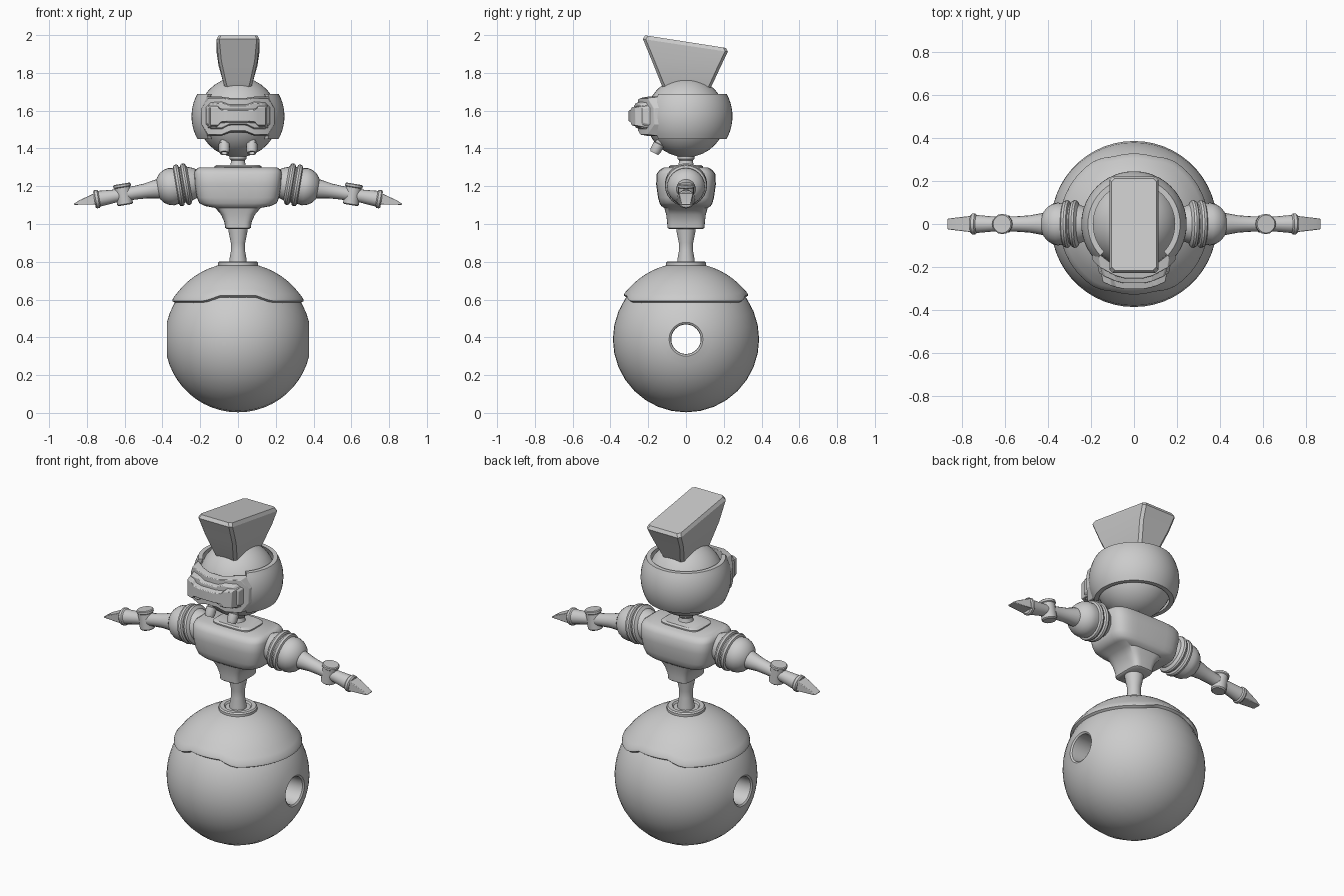
import bpy, bmesh
from math import sin, cos, pi, radians, sqrt, acos, copysign
from mathutils import Matrix, Vector

if "Cube" in bpy.data.objects:
    bpy.data.objects.remove(bpy.data.objects["Cube"])


def loft(name, rings, wrap=False, mat=None, angle=32, bevel=0):
    """Skin a list of closed rings; wrap joins last to first, otherwise ends are capped."""
    bm = bmesh.new()
    vs = [[bm.verts.new(p) for p in r] for r in rings]
    n = len(vs[0])
    pairs = list(zip(vs, vs[1:])) + ([(vs[-1], vs[0])] if wrap else [])
    for a, b in pairs:
        for i in range(n):
            j = (i + 1) % n
            bm.faces.new((a[i], a[j], b[j], b[i]))
    if not wrap:
        bm.faces.new(vs[0])
        bm.faces.new(vs[-1])
    if mat:
        bm.transform(mat)
    bmesh.ops.recalc_face_normals(bm, faces=bm.faces)
    me = bpy.data.meshes.new(name)
    bm.to_mesh(me)
    bm.free()
    me.shade_smooth()
    me.set_sharp_from_angle(angle=radians(angle))
    ob = bpy.data.objects.new(name, me)
    bpy.context.collection.objects.link(ob)
    if bevel:
        m = ob.modifiers.new("bevel", 'BEVEL')
        m.width, m.segments, m.limit_method = bevel, 2, 'ANGLE'
    return ob


def lathe(name, prof, n=24, **kw):
    """Revolve (radius, height) pairs round local z."""
    return loft(name, [[(r * cos(2 * pi * i / n), r * sin(2 * pi * i / n), z)
                        for i in range(n)] for r, z in prof], **kw)


def arc(R, a0, a1, n, z0=0.0):
    """Profile points on a sphere, polar angles in degrees."""
    return [(R * sin(radians(a0 + (a1 - a0) * i / n)),
             z0 + R * cos(radians(a0 + (a1 - a0) * i / n))) for i in range(n + 1)]


def rect(hx, y0, y1, z, slope=0.0, c=0.015):
    """Chamfered rectangle whose height may slope along y."""
    pts = [(hx, y0 + c), (hx, y1 - c), (hx - c, y1), (c - hx, y1),
           (-hx, y1 - c), (-hx, y0 + c), (c - hx, y0), (hx - c, y0)]
    return [(x, y, z + slope * y) for x, y in pts]


# Ball wheel with a hub tunnel running along x
ball = arc(0.387, 13.4, 166.6, 22)
ball += [(0.08, -0.37), (0.078, -0.35), (0.078, 0.35), (0.08, 0.37)]
lathe("ball_wheel", ball, 32, wrap=True,
      mat=Matrix.Translation((0, 0, 0.39)) @ Matrix.Rotation(pi / 2, 4, 'Y'))


# Fender shell over the ball, its hem raised at front and back
def hem(phi):
    ax = abs(0.345 * cos(phi))
    return 0.593 + 0.03 * min(1, max(0, (0.18 - ax) / 0.08))


def shell_ring(R, t, n=64, drop=0.0):
    out = []
    for i in range(n):
        phi = 2 * pi * i / n
        th = 0.17 + (acos((hem(phi) - drop - 0.39) / 0.405) - 0.17) * t
        out.append((R * sin(th) * cos(phi), R * sin(th) * sin(phi), 0.39 + R * cos(th)))
    return out


fender = [shell_ring(0.405, t / 8) for t in range(8)]
fender += [shell_ring(0.407, 0.96), shell_ring(0.402, 1), shell_ring(0.38, 1), shell_ring(0.38, 0)]
loft("fender", fender, wrap=True)
lathe("waist_socket", [(0.105, 0.77), (0.105, 0.795), (0.098, 0.802), (0.075, 0.802),
                       (0.068, 0.793), (0.03, 0.793)])

# Waist, neck and collar
lathe("waist", [(0.047, 0.78), (0.046, 0.81), (0.037, 0.86), (0.038, 0.9), (0.05, 0.96), (0.053, 0.99)])
lathe("neck", [(0.05, 1.29), (0.04, 1.315), (0.036, 1.335), (0.045, 1.345), (0.045, 1.37)])


# Torso: superellipse sections, broad chest over a narrow belly
def section(hx, hy, z, e=4.5, n=40):
    pts = []
    for i in range(n):
        c, s = cos(2 * pi * i / n), sin(2 * pi * i / n)
        pts.append((hx * copysign(abs(c) ** (2 / e), c), hy * copysign(abs(s) ** (2 / e), s), z))
    return pts


loft("torso", [section(*s) for s in [
    (0.06, 0.09, 0.974), (0.068, 0.098, 0.98), (0.072, 0.1, 1.01), (0.09, 0.105, 1.05),
    (0.12, 0.115, 1.085), (0.175, 0.13, 1.095), (0.205, 0.14, 1.11), (0.218, 0.148, 1.14),
    (0.23, 0.158, 1.21), (0.233, 0.155, 1.265), (0.228, 0.14, 1.285), (0.21, 0.12, 1.298)]], angle=40)
loft("collar_plate", [section(0.125, 0.09, 1.285), section(0.125, 0.09, 1.305), section(0.11, 0.08, 1.313)])

# Head sphere
lathe("head", arc(0.212, 2, 178, 16, 1.565), 32)

# Helmet band: spherical shell open at the front
outer = arc(0.246, 61, 119, 10, 1.57)
inner = [(r - 0.025, z) for r, z in reversed(outer)]
loft("helmet_band", [[(r * sin(a), -r * cos(a), z) for r, z in outer + inner]
                     for a in [radians(47 + 266 * i / 36) for i in range(37)]])


# Visor layers wrapped round the face; columns are (x, low z, high z)
def visor(name, cols, r_in, r_out, inset):
    xm = cols[-1][0]
    cols = [(-x, a, b) for x, a, b in reversed(cols) if x > 0] + cols
    rings = []
    for x, lo, hi in cols:
        xo = x * (1 - inset / xm)
        yi, yo = -sqrt(r_in ** 2 - x * x), -sqrt(r_out ** 2 - xo * xo)
        rings.append([(x, yi, lo), (xo, yo, lo + inset), (xo, yo, hi - inset), (x, yi, hi)])
    loft(name, rings, angle=25, bevel=0.003)


visor("visor_frame", [(0.04, 1.485, 1.668), (0.09, 1.465, 1.675), (0.165, 1.465, 1.675),
                      (0.2, 1.52, 1.62)], 0.215, 0.257, 0.008)
visor("visor_rim", [(0.05, 1.515, 1.64), (0.09, 1.495, 1.655), (0.15, 1.495, 1.65),
                    (0.178, 1.52, 1.625)], 0.235, 0.28, 0.015)
visor("visor_lens", [(0.05, 1.53, 1.615), (0.095, 1.528, 1.617), (0.115, 1.508, 1.632),
                     (0.16, 1.508, 1.632)], 0.255, 0.307, 0.014)

# Crest: flared block sloping down to the back
loft("crest", [rect(0.07, -0.12, 0.13, 1.72), rect(0.078, -0.135, 0.145, 1.75),
               rect(0.103, -0.18, 0.185, 1.85, -0.07), rect(0.114, -0.228, 0.222, 1.945, -0.15),
               rect(0.104, -0.216, 0.212, 1.965, -0.156)], angle=25)

for side, s in (("right", 1), ("left", -1)):
    # Breather tubes below the visor
    a, b = Vector((s * 0.073, -0.12, 1.47)), Vector((s * 0.073, -0.168, 1.375))
    aim = Matrix.Translation(a) @ (b - a).to_track_quat('Z', 'Y').to_matrix().to_4x4()
    lathe("breather_" + side, [(0.022, 0), (0.022, 0.05), (0.029, 0.053), (0.029, 0.09),
                               (0.024, 0.106), (0.016, 0.106), (0.016, 0.09)], 12, mat=aim)

    # Arm frame: local z runs outward along the arm, mirrored for the other side
    frame = Matrix.Diagonal((s, 1, 1, 1)) @ Matrix.Translation((0.31, 0, 1.205)) \
        @ Matrix.Rotation(radians(90 + 9.5), 4, 'Y')
    lathe("shoulder_" + side, [
        (0.07, -0.1), (0.082, -0.078), (0.09, -0.055), (0.108, -0.045), (0.112, -0.035),
        (0.108, -0.024), (0.096, -0.019), (0.096, -0.013), (0.108, -0.008), (0.112, 0.002),
        (0.108, 0.014), (0.097, 0.019), (0.097, 0.027), (0.1, 0.045), (0.094, 0.07),
        (0.08, 0.093), (0.06, 0.11), (0.045, 0.118)], mat=frame)
    lathe("upper_arm_" + side, [(0.054, 0.1), (0.05, 0.125), (0.04, 0.18), (0.036, 0.24), (0.036, 0.3)],
          16, mat=frame)
    # Elbow pin stands across the arm
    lathe("elbow_" + side, [(0.035, -0.056), (0.042, -0.05), (0.042, 0.038), (0.047, 0.042),
                            (0.047, 0.054), (0.042, 0.058)], 16,
          mat=frame @ Matrix.Translation((0, 0, 0.3)) @ Matrix.Rotation(-pi / 2, 4, 'Y'))
    lathe("forearm_" + side, [(0.033, 0.3), (0.035, 0.35), (0.042, 0.43), (0.049, 0.436),
                              (0.049, 0.45), (0.042, 0.457)], 16, mat=frame)
    # Hand: flat tapering wedge (local x points down)
    loft("hand_" + side, [[(x0, -w, z), (x0, w, z), (x1, w, z), (x1, -w, z)] for x0, x1, w, z in
                          [(-0.033, 0.028, 0.038, 0.45), (-0.008, 0.014, 0.028, 0.54),
                           (0.004, 0.01, 0.025, 0.568)]], mat=frame, bevel=0.006)
